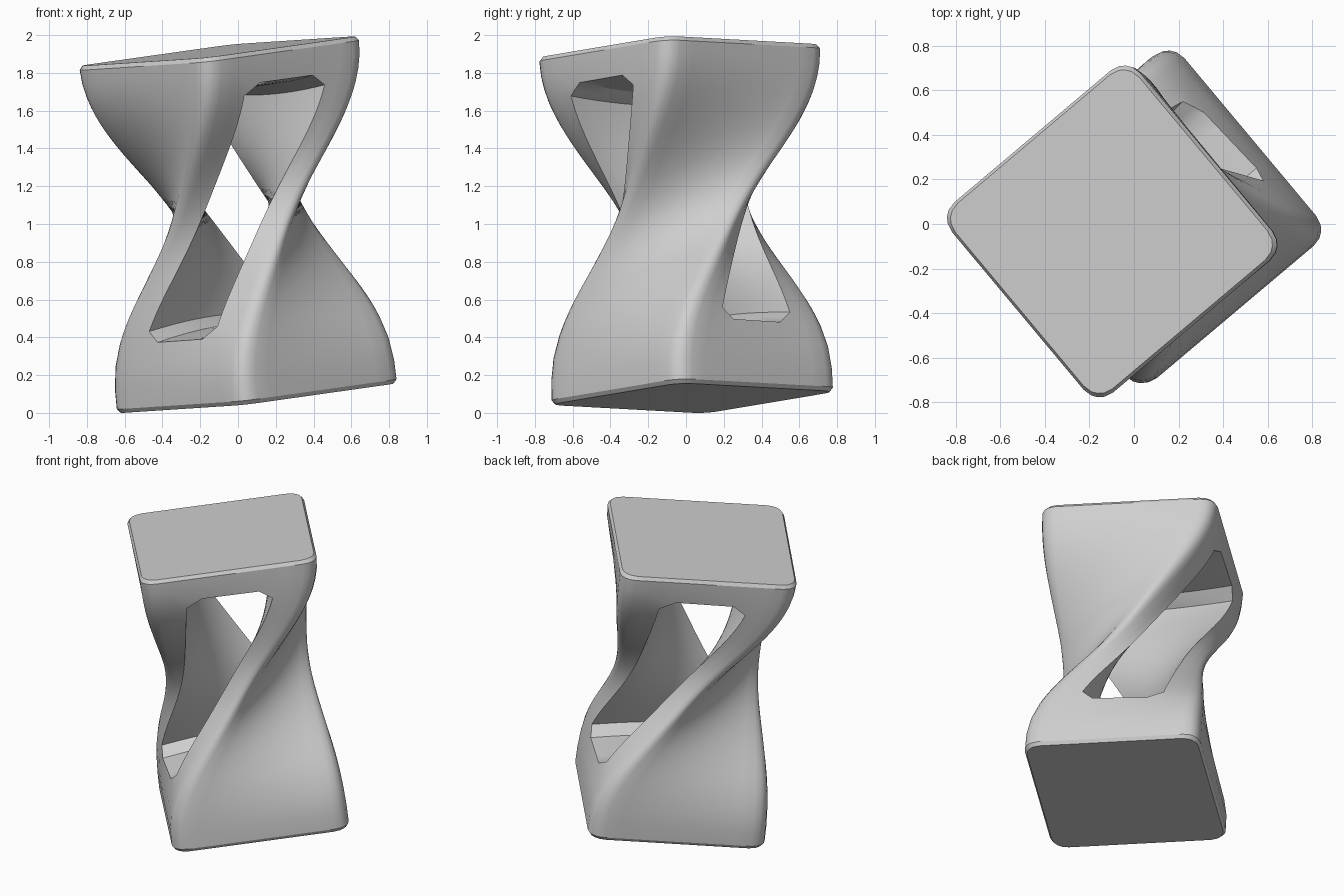
import bpy
import bmesh
import math
from mathutils import Matrix, Vector

cube = bpy.data.objects.get("Cube")
if cube:
    bpy.data.objects.remove(cube)

HALF, ROUND = 0.557, 0.095       # block half width and corner radius
TOP, RIM = 0.925, 0.022          # half of the block's height, rim chamfer
HOLE = 0.285                     # half width of the opening
LOW, HIGH = -0.565, 0.755        # opening ends
CUT_X, CUT_Z = 0.1, 0.06         # chamfer of the opening's corners
WAIST = 0.04                     # height of the narrowest level

# Grid lines across the block and up it
half_lines = [0.09, HOLE - CUT_X, HOLE, 0.37, HALF - ROUND, HALF - ROUND / 2, HALF]
across = [-c for c in reversed(half_lines)] + [0] + half_lines
steps = 28
span = HIGH - LOW - 2 * CUT_Z
upward = [-TOP, RIM - TOP, -0.8, -0.68, LOW]
upward += [LOW + CUT_Z + span * i / steps for i in range(steps + 1)]
upward += [HIGH, 0.825, TOP - RIM, TOP]
low_i, high_i = 4, 4 + steps + 2


def solid(i, j, k):
    """Cells of a block with one opening running front to back."""
    n = len(across) - 1
    if not (0 <= i < n and 0 <= j < n and 0 <= k < len(upward) - 1):
        return False
    middle = (across[i] + across[i + 1]) / 2
    return not (abs(middle) < HOLE and low_i <= k < high_i)


def round_corner(u, v):
    core = HALF - ROUND
    du, dv = max(abs(u) - core, 0), max(abs(v) - core, 0)
    if du and dv:
        f = max(du, dv) / math.hypot(du, dv)
        u = math.copysign(core + du * f, u)
        v = math.copysign(core + dv * f, v)
    return u, v


tilt = Vector((0, 0, 1)).rotation_difference(Vector((-0.11, -0.037, 1))).to_matrix()


def place(i, j, k):
    """Chamfer the opening, then twist, pinch and tilt the block."""
    u, v, w = across[i], across[j], upward[k]
    # the opening's floor and ceiling swell toward the middle
    swell = 0.04 * (1 - (v / HALF) ** 2)
    lift = 0
    if abs(u) <= HOLE and low_i <= k <= high_i:
        lift = swell * (max(0, 1 - (w - LOW) / 0.3) - max(0, 1 - (HIGH - w) / 0.3))
        if abs(u) == HOLE and k in (low_i, high_i):
            u -= math.copysign(CUT_X / 2, u)
            lift += CUT_Z / 2 if k == low_i else -CUT_Z / 2
    w += lift
    u, v = round_corner(u, v)
    d = w - WAIST
    x = max(-1, min(1, d / 0.86))
    t = 0.5 + 0.75 * x - 0.25 * x ** 3
    size = math.hypot(t, 1 - t) * (1 - 0.15 * math.exp(-(d / 0.42) ** 2))
    if k in (0, len(upward) - 1):
        size *= 0.975
    turn = Matrix.Rotation(math.atan2(t, 1 - t) - math.radians(50), 3, 'Z')
    p = turn @ Vector((u * size, v * size, 0))
    p.z = w
    return tilt @ p


# Skin every face between a solid cell and an empty one
bm = bmesh.new()
verts = {}


def vert(key):
    if key not in verts:
        verts[key] = bm.verts.new(place(*key))
    return verts[key]


for i in range(len(across) - 1):
    for j in range(len(across) - 1):
        for k in range(len(upward) - 1):
            if not solid(i, j, k):
                continue
            for axis in range(3):
                for side in (0, 1):
                    near = [i, j, k]
                    near[axis] += 2 * side - 1
                    if solid(*near):
                        continue
                    ring = []
                    for a, b in ((0, 0), (1, 0), (1, 1), (0, 1)):
                        key = [i, j, k]
                        key[axis] += side
                        key[(axis + 1) % 3] += a
                        key[(axis + 2) % 3] += b
                        ring.append(vert(tuple(key)))
                    bm.faces.new(ring if side else ring[::-1])

# Stand the block on the ground
floor = min(v.co.z for v in bm.verts)
bmesh.ops.translate(bm, verts=bm.verts, vec=(0, 0, -floor))
bmesh.ops.recalc_face_normals(bm, faces=bm.faces)

mesh = bpy.data.meshes.new("twisted_block")
bm.to_mesh(mesh)
bm.free()
block = bpy.data.objects.new("twisted_block", mesh)
bpy.context.collection.objects.link(block)

grey = bpy.data.materials.new("light_grey")
grey.use_nodes = True
colour = (0.62, 0.62, 0.62, 1)
grey.diffuse_color = colour
grey.node_tree.nodes["Principled BSDF"].inputs["Base Color"].default_value = colour
mesh.materials.append(grey)

bpy.ops.object.select_all(action='DESELECT')
block.select_set(True)
bpy.context.view_layer.objects.active = block
bpy.ops.object.shade_smooth_by_angle(angle=math.radians(30))
